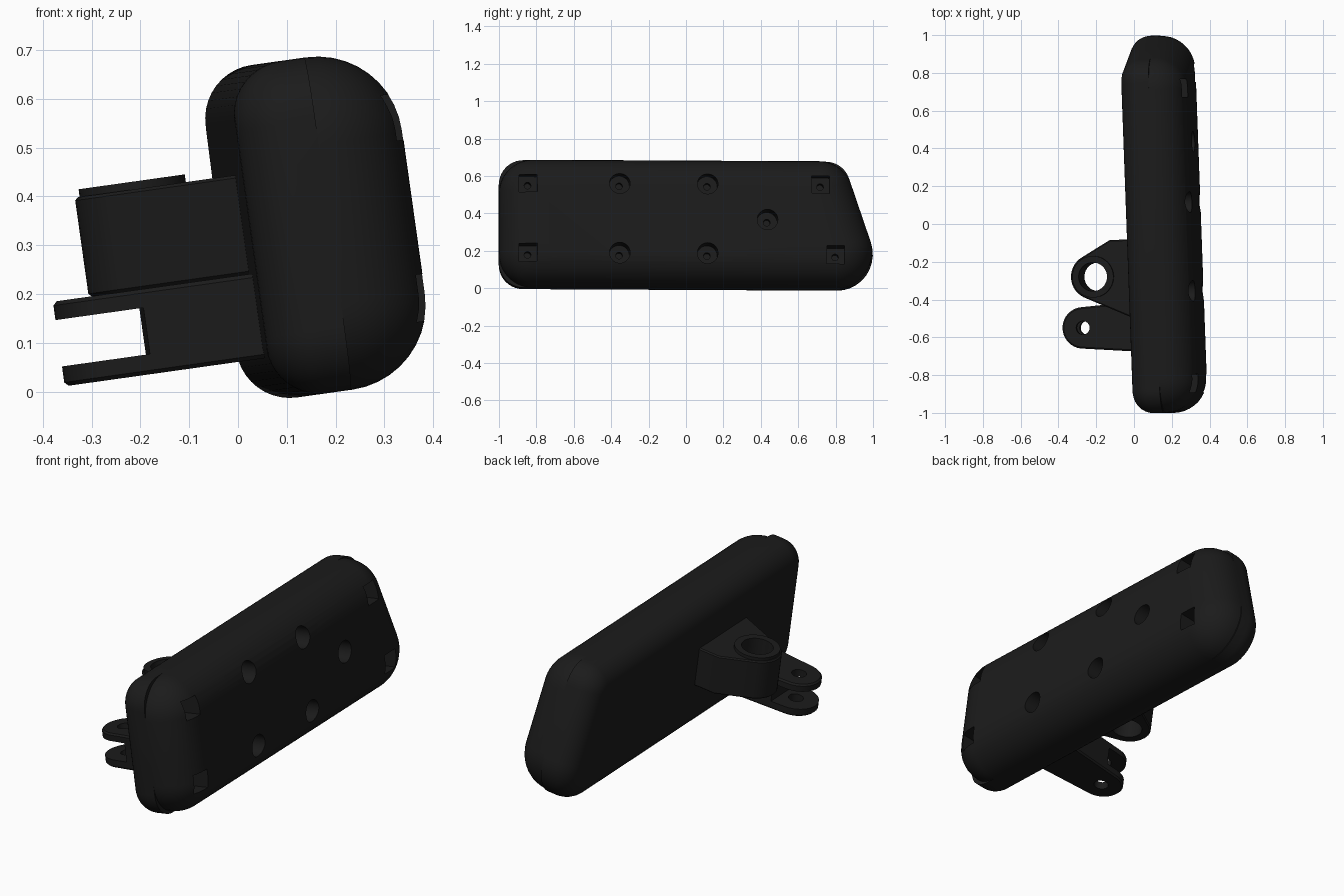
import bpy, bmesh
from math import sin, cos, pi, radians
from mathutils import Vector, Matrix, geometry

cube = bpy.data.objects.get("Cube")
if cube:
    bpy.data.objects.remove(cube, do_unlink=True)

# Near-black plastic
plastic = bpy.data.materials.new("black_plastic")
plastic.use_nodes = True
COLOR = (0.011, 0.011, 0.011, 1)
plastic.diffuse_color = COLOR
plastic.node_tree.nodes["Principled BSDF"].inputs["Base Color"].default_value = COLOR


def loft(name, rings, axis="z"):
    """Join (height, outline) rings along an axis and cap both ends."""
    bm = bmesh.new()
    loops = []
    for h, outline in rings:
        loops.append([bm.verts.new((h, a, b) if axis == "x" else (a, b, h)) for a, b in outline])
    n = len(loops[0])
    for low, high in zip(loops, loops[1:]):
        for i in range(n):
            j = (i + 1) % n
            bm.faces.new((low[i], low[j], high[j], high[i]))
    bm.faces.new(loops[0])
    bm.faces.new(loops[-1])
    bmesh.ops.recalc_face_normals(bm, faces=bm.faces)
    mesh = bpy.data.meshes.new(name)
    bm.to_mesh(mesh)
    bm.free()
    mesh.materials.append(plastic)
    obj = bpy.data.objects.new(name, mesh)
    bpy.context.collection.objects.link(obj)
    return obj


def prism(name, points, low, high, axis="z"):
    """Extrude the convex outline of the points."""
    outline = [points[i] for i in geometry.convex_hull_2d(points)]
    return loft(name, [(low, outline), (high, outline)], axis)


def circle(x, y, r, n=40):
    return [(x + r * cos(2 * pi * i / n), y + r * sin(2 * pi * i / n)) for i in range(n)]


def square(x, y, half):
    return [(x + half * a, y + half * b) for a in (-1, 1) for b in (-1, 1)]


def apply(obj, mod):
    bpy.context.view_layer.objects.active = obj
    bpy.ops.object.modifier_apply(modifier=mod.name)


def cut(obj, cutter):
    cutter.hide_render = True
    mod = obj.modifiers.new("cut", "BOOLEAN")
    mod.operation, mod.solver, mod.object = "DIFFERENCE", "EXACT", cutter
    apply(obj, mod)
    bpy.data.objects.remove(cutter, do_unlink=True)


def chamfer(obj, width):
    mod = obj.modifiers.new("chamfer", "BEVEL")
    mod.width, mod.segments, mod.limit_method = width, 1, "ANGLE"
    mod.angle_limit = radians(40)
    apply(obj, mod)


# Side outline of the case: rectangle with one slanted end
CORNERS = [Vector(p) for p in ((-1, -0.344), (1.075, -0.344), (0.842, 0.344), (-1, 0.344))]


def rounded_outline(radii, inset, steps=10):
    points = []
    for i, p in enumerate(CORNERS):
        e1 = (p - CORNERS[i - 1]).normalized()
        e2 = (CORNERS[(i + 1) % 4] - p).normalized()
        n1, n2 = Vector((e1.y, -e1.x)), Vector((e2.y, -e2.x))
        centre = p - (n1 + n2) * radii[i] / (1 + n1.dot(n2))
        points += [centre + n1.slerp(n2, k / steps) * (radii[i] - inset) for k in range(steps + 1)]
    return [tuple(p) for p in points]


def shell(name, face, seam, fillet, radii, steps=10):
    """Half of the case, from the seam to a filleted outer face."""
    side = 1 if face > seam else -1
    rings = [(seam, rounded_outline(radii, 0))]
    for k in range(steps + 1):
        t = pi / 2 * k / steps
        u = face - side * fillet * (1 - sin(t))
        if abs(u - seam) > 0.001:
            rings.append((u, rounded_outline(radii, fillet * (1 - cos(t)))))
    return loft(name, rings, "x")


# Case halves
inner = shell("inner_shell", -0.17, -0.01, 0.11, (0.13, 0.19, 0.13, 0.13))
outer = shell("outer_shell", 0.17, -0.01, 0.175, (0.18, 0.2, 0.18, 0.18))

# Screw wells with a small pilot hole at the bottom
round_wells = [(y, z) for y in (-0.36, 0.11) for z in (-0.177, 0.197)] + [(0.43, 0.005)]
square_wells = [(-0.85, -0.177), (-0.85, 0.197), (0.715, 0.197), (0.795, -0.182)]
for y, z in round_wells:
    cut(outer, prism("well", circle(y, z, 0.055), 0.05, 0.3, "x"))
for y, z in square_wells:
    cut(outer, prism("well", square(y, z, 0.048), 0.06, 0.3, "x"))
for y, z in round_wells + square_wells:
    cut(outer, prism("pilot", circle(y, z, 0.018, 16), 0.01, 0.1, "x"))

# Pivot block with a large vertical bore and a raised rim
PIVOT = (-0.374, -0.266)
wall = [(-0.12, -0.075), (-0.28, -0.075), (-0.12, -0.515)]
block = prism("pivot_block", circle(*PIVOT, 0.12) + wall, -0.08, 0.125)
chamfer(block, 0.006)
rim = prism("pivot_rim", circle(*PIVOT, 0.11), 0.12, 0.141)
for part in (block, rim):
    cut(part, prism("bore", circle(*PIVOT, 0.076), -0.2, 0.3))

# Forked lug below the block
LUG = (-0.468, -0.533)
lug = prism("forked_lug", circle(*LUG, 0.11) + [(-0.12, -0.4), (-0.12, -0.675)], -0.255, -0.08)
chamfer(lug, 0.008)
cut(lug, prism("slot", [(-0.7, -0.9), (-0.4, -0.9), (-0.4, -0.2), (-0.7, -0.2)], -0.214, -0.118))
cut(lug, prism("pin_hole", circle(*LUG, 0.036, 24), -0.4, 0.1))

# Lean the whole assembly and shade it
place = (Matrix.Translation((0.162, 0, 0.341)) @ Matrix.Rotation(radians(-8), 4, "Y")
         @ Matrix.Rotation(radians(2.1), 4, "Z"))
bpy.ops.object.select_all(action="DESELECT")
for part in (inner, outer, block, rim, lug):
    part.data.transform(place)
    part.select_set(True)
bpy.context.view_layer.objects.active = inner
bpy.ops.object.shade_smooth_by_angle(angle=radians(30))
